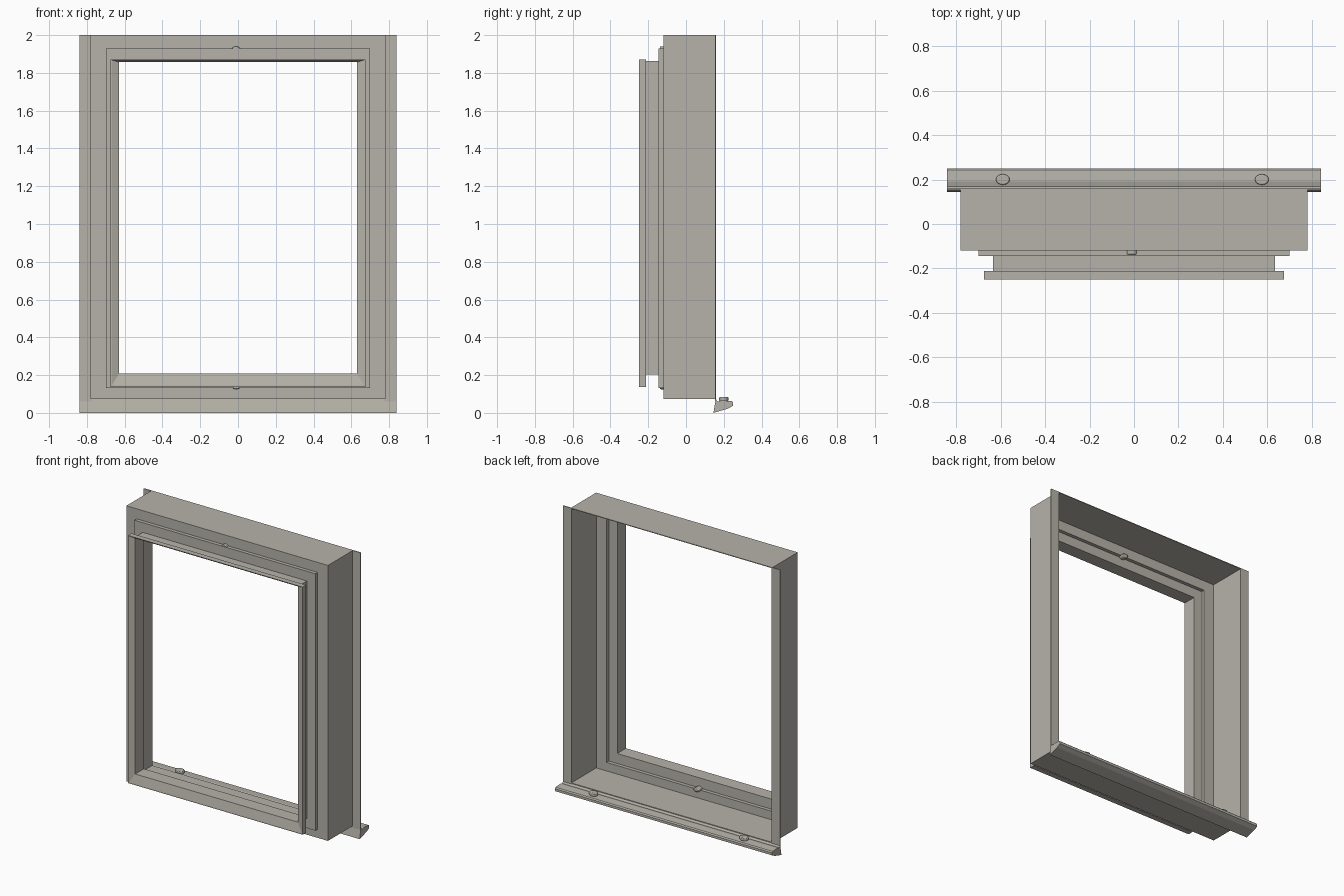
import bpy, bmesh, math

cube = bpy.data.objects.get("Cube")
if cube:
    bpy.data.objects.remove(cube, do_unlink=True)

colour = (0.47, 0.45, 0.40, 1)
grey = bpy.data.materials.new("warm grey metal")
grey.use_nodes = True
grey.diffuse_color = colour
grey.node_tree.nodes["Principled BSDF"].inputs["Base Color"].default_value = colour


def finish(name, bm):
    bmesh.ops.recalc_face_normals(bm, faces=bm.faces)
    mesh = bpy.data.meshes.new(name)
    bm.to_mesh(mesh)
    bm.free()
    mesh.materials.append(grey)
    obj = bpy.data.objects.new(name, mesh)
    bpy.context.collection.objects.link(obj)
    return obj


def ring(name, section):
    """Closed frame from a loop of rectangles (half width, bottom, top, y)."""
    bm = bmesh.new()
    loops = [[bm.verts.new(p) for p in
              ((-w, y, b), (w, y, b), (w, y, t), (-w, y, t))]
             for w, b, t, y in section]
    for i, loop in enumerate(loops):
        nxt = loops[(i + 1) % len(loops)]
        for j in range(4):
            k = (j + 1) % 4
            bm.faces.new((loop[j], loop[k], nxt[k], nxt[j]))
    return finish(name, bm)


def box(name, x0, x1, y0, y1, z0, z1):
    bm = bmesh.new()
    bmesh.ops.create_cube(bm, size=1)
    for v in bm.verts:
        v.co = ((x0 + x1) / 2 + v.co.x * (x1 - x0),
                (y0 + y1) / 2 + v.co.y * (y1 - y0),
                (z0 + z1) / 2 + v.co.z * (z1 - z0))
    return finish(name, bm)


# Nested openings: half width, bottom, top
T = 0.005
outer = (0.78, 0.073, 2.0)
step = (0.70, 0.133, 1.93)
channel = (0.635, 0.203, 1.862)
lip = (0.675, 0.138, 1.87)


def inside(r):
    return (r[0] - T, r[1] + T, r[2] - T)


# Deep sheet casing with its stepped front
ring("casing", [
    outer + (0.16,), outer + (-0.12,), step + (-0.12,), step + (-0.145,),
    channel + (-0.145,), channel + (-0.215,),
    inside(channel) + (-0.215,), inside(channel) + (-0.14,),
    inside(step) + (-0.14,), inside(step) + (-0.115,),
    inside(outer) + (-0.115,), inside(outer) + (0.16,)])

# Front lip with a sloped face
ring("front_lip", [
    channel + (-0.212,), lip + (-0.212,), lip + (-0.25,),
    (0.667, 0.146, 1.868, -0.25), inside(channel) + (-0.236,),
    inside(channel) + (-0.212,)])

# Side fixing flanges
for name, s in (("left_flange", 1), ("right_flange", -1)):
    a, b = sorted((s * 0.775, s * 0.84))
    box(name, a, b, 0.154, 0.16, 0.06, 2.0)

# Rear sill, extruded along x
bm = bmesh.new()
profile = [(0.145, 0.0), (0.158, 0.073), (0.168, 0.06), (0.19, 0.066),
           (0.242, 0.062), (0.25, 0.055), (0.25, 0.038), (0.22, 0.022)]
face = bm.faces.new([bm.verts.new((-0.84, y, z)) for y, z in profile])
new = bmesh.ops.extrude_face_region(bm, geom=[face])["geom"]
bmesh.ops.translate(bm, vec=(1.68, 0, 0),
                    verts=[v for v in new if isinstance(v, bmesh.types.BMVert)])
finish("rear_sill", bm)


def button(name, location, size, tilt=0):
    bpy.ops.mesh.primitive_cylinder_add(vertices=20, radius=0.5, depth=1,
                                        location=location, rotation=(tilt, 0, 0))
    obj = bpy.context.object
    obj.name = name
    obj.scale = size
    bpy.ops.object.transform_apply(location=False, rotation=False, scale=True)
    bevel = obj.modifiers.new("rounded rim", "BEVEL")
    bevel.width = 0.005
    bevel.segments = 2
    obj.data.materials.append(grey)
    bpy.ops.object.shade_smooth_by_angle()


# Drain caps on the sill and small knobs on the inner step
button("right_drain_cap", (-0.59, 0.2, 0.073), (0.062, 0.048, 0.024))
button("left_drain_cap", (0.575, 0.2, 0.073), (0.062, 0.048, 0.024))
for name, z in (("lower_knob", 0.14), ("upper_knob", 1.925)):
    button(name, (-0.01, -0.118, z), (0.045, 0.03, 0.04), math.pi / 2)
